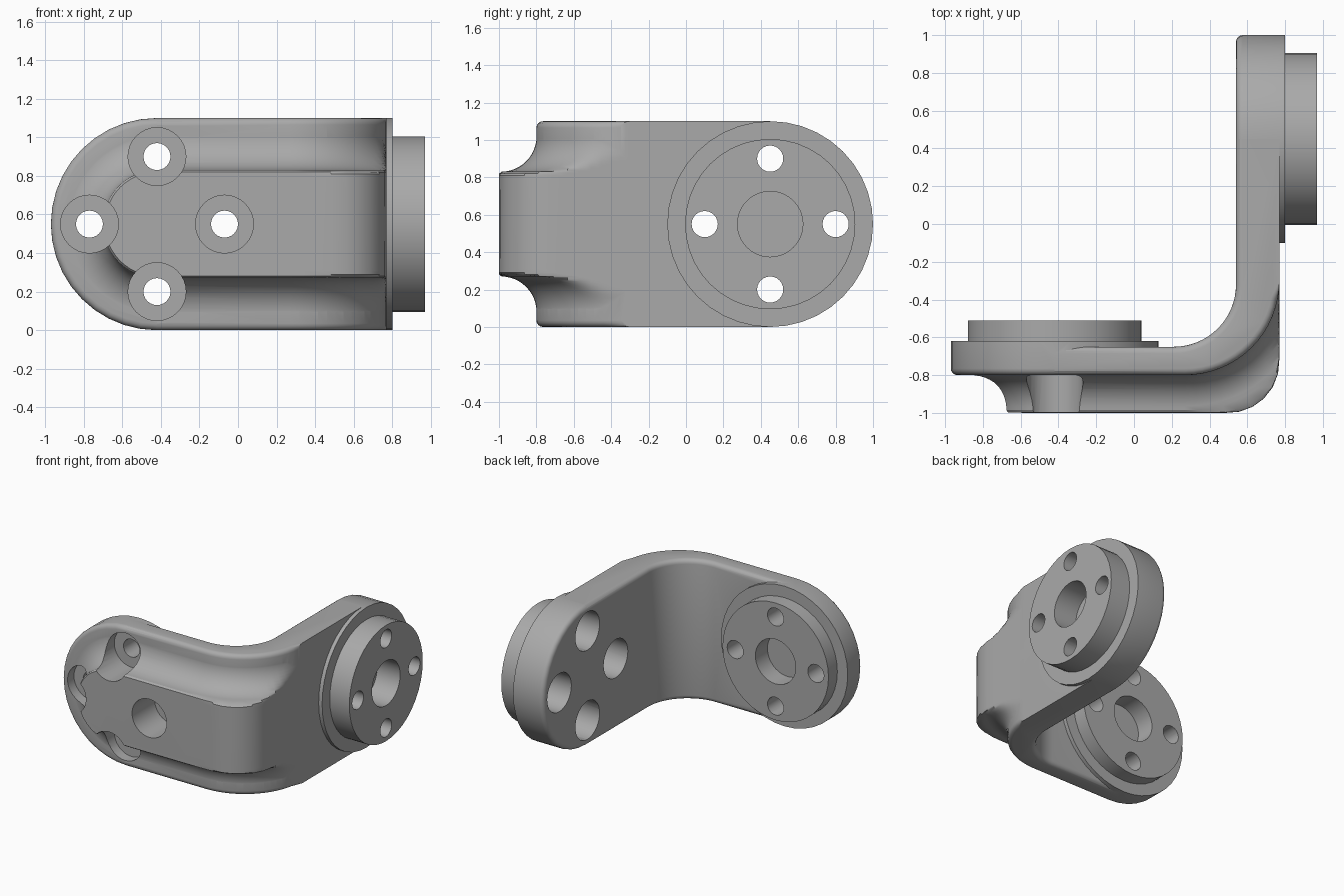
import bpy, bmesh
from math import sin, cos, pi, sqrt, hypot
from mathutils import Vector

cube = bpy.data.objects.get("Cube")
if cube:
    bpy.data.objects.remove(cube)

MID = 0.55            # height of the centre line, also the end radius
FRONT_X, SIDE_Y = -0.42, 0.45   # hub centres on the two arms
BOLT = 0.35           # bolt circle radius

steel = bpy.data.materials.new("grey_steel")
steel.use_nodes = True
GREY = (0.4, 0.4, 0.4, 1)
steel.diffuse_color = GREY
steel.node_tree.nodes["Principled BSDF"].inputs["Base Color"].default_value = GREY


def finish(bm, name):
    bmesh.ops.recalc_face_normals(bm, faces=bm.faces)
    mesh = bpy.data.meshes.new(name)
    bm.to_mesh(mesh)
    bm.free()
    mesh.materials.append(steel)
    ob = bpy.data.objects.new(name, mesh)
    bpy.context.collection.objects.link(ob)
    return ob


def disc(name, axis, a, b, r, lo, hi, round_low=0, seg=40):
    """Cylinder along x or y; a is the other horizontal coordinate, b the height."""
    bm = bmesh.new()

    def ring(t, rad):
        out = []
        for i in range(seg):
            u, v = a + rad * cos(2 * pi * i / seg), b + rad * sin(2 * pi * i / seg)
            out.append(bm.verts.new((t, u, v) if axis == "x" else (u, t, v)))
        return out

    k = round_low
    steps = [(lo + k * (1 - sin(q * pi / 8)), r - k * (1 - cos(q * pi / 8)))
             for q in range(4, -1, -1)] if k else [(lo, r)]
    rings = [ring(t, rad) for t, rad in steps] + [ring(hi, r)]
    for p, q in zip(rings, rings[1:]):
        for i in range(seg):
            j = (i + 1) % seg
            bm.faces.new((p[i], p[j], q[j], q[i]))
    bm.faces.new(rings[0])
    bm.faces.new(rings[-1])
    return finish(bm, name)


def combine(body, other, operation):
    mod = body.modifiers.new(other.name, "BOOLEAN")
    mod.operation, mod.object, mod.solver = operation, other, "EXACT"
    bpy.context.view_layer.objects.active = body
    bpy.ops.object.modifier_apply(modifier=mod.name)
    bpy.data.objects.remove(other)


# Bent plate: an L profile with curved corner, extruded upward
ARC = Vector((0.27, -0.30))
ANGLES = [-pi / 2 + pi / 2 * i / 16 for i in range(17)]
outer = [(ARC.x + 0.5 * cos(t), ARC.y + 0.5 * sin(t)) for t in ANGLES]
inner = [(0.21 + 0.33 * cos(t), -0.32 + 0.33 * sin(t)) for t in ANGLES]
profile = ([(FRONT_X, -0.80)] + outer + [(0.77, SIDE_Y), (0.54, SIDE_Y)]
           + inner[::-1] + [(FRONT_X, -0.65)])
bm = bmesh.new()
base = bm.faces.new([bm.verts.new((x, y, 0)) for x, y in profile])
top = bmesh.ops.extrude_face_region(bm, geom=[base])["geom"]
bmesh.ops.translate(bm, vec=(0, 0, 2 * MID),
                    verts=[v for v in top if isinstance(v, bmesh.types.BMVert)])


def rounded_edge(e):
    p, q = e.verts[0].co, e.verts[1].co
    at_end = all(abs(v.x - FRONT_X) < 1e-4 for v in (p, q)) or \
        all(abs(v.y - SIDE_Y) < 1e-4 for v in (p, q))
    return abs(p.z - q.z) < 1e-4 and not at_end and min(p.x, q.x) < 0.765


bmesh.ops.bevel(bm, geom=[e for e in bm.edges if rounded_edge(e)], offset=0.035,
                segments=4, profile=0.5, affect="EDGES")
bracket = finish(bm, "bracket_body")


# Raised rib on the outside, flaring into the plate with a concave fillet
RIB_W, FIL, RIB_H, SINK = 0.28, 0.19, 0.20, 0.05


def corner_height(t):
    """Rib height over the curved corner, up to its own tighter rounded corner."""
    d = Vector((cos(t), sin(t)))
    reach = min(0.5 / max(d.x, 1e-6), 0.7 / max(-d.y, 1e-6))
    hit = ARC + d * reach
    c = Vector((0.5, -0.73))
    if hit.x > c.x and hit.y < c.y:
        m = ARC - c
        h = m.dot(d)
        reach = -h + sqrt(max(h * h - m.length_squared + 0.27 ** 2, 0))
    return reach - 0.5


def rib_height(d, top_h):
    wall = FIL - sqrt(max(FIL ** 2 - (FIL - d) ** 2, 0)) if d >= 0 else FIL - 5 * d
    k = 0.03
    blend = max(k - abs(wall - top_h), 0) ** 2 / (4 * k)
    return min(wall, top_h) - blend


bend = [(Vector((x, y, MID)), Vector((cos(t), sin(t), 0)), corner_height(t))
        for (x, y), t in zip(outer, ANGLES)]
hub = Vector((FRONT_X, -0.80, MID))
out_y = Vector((0, -1, 0))
up = Vector((0, 0, 1))
stations = [(p, up, n, h) for p, n, h in reversed(bend)]
stations += [(hub, Vector((cos(a), 0, sin(a))), out_y, RIB_H)
             for a in [pi / 2 + pi * i / 24 for i in range(25)]]
stations += [(p, -up, n, h) for p, n, h in bend]
spread = [-0.04, -0.02, -0.01] + [FIL * (1 - cos(pi / 2 * i / 12)) for i in range(13)]

bm = bmesh.new()
rings = []
for p, side, n, h in stations:
    pts = [p + n * h]
    pts += [p + side * (RIB_W + d) + n * (rib_height(d, h) - 0.001) for d in spread]
    pts += [p + side * (RIB_W + FIL) - n * SINK, p - n * SINK]
    rings.append([bm.verts.new(v) for v in pts])
for r, s in zip(rings, rings[1:]):
    for i in range(len(r) - 1):
        bm.faces.new((r[i], r[i + 1], s[i + 1], s[i]))
bm.faces.new(rings[0])
bm.faces.new(rings[-1])
bmesh.ops.remove_doubles(bm, verts=bm.verts, dist=1e-5)
combine(bracket, finish(bm, "rib"), "UNION")

# Round hubs and raised bosses at both arm ends
combine(bracket, disc("front_hub", "y", FRONT_X, MID, MID, -0.80, -0.62, 0.035), "UNION")
combine(bracket, disc("front_boss", "y", FRONT_X, MID, 0.46, -0.70, -0.51), "UNION")
combine(bracket, disc("side_hub", "x", SIDE_Y, MID, MID, 0.54, 0.80, 0.035), "UNION")
combine(bracket, disc("side_boss", "x", SIDE_Y, MID, 0.455, 0.70, 0.97), "UNION")

# Blind centre bores
combine(bracket, disc("front_bore", "y", FRONT_X, MID, 0.175, -0.66, -0.4), "DIFFERENCE")
combine(bracket, disc("side_bore", "x", SIDE_Y, MID, 0.175, 0.77, 1.1), "DIFFERENCE")

# Four counterbored bolt holes in each hub
for i in range(4):
    du, dv = BOLT * cos(i * pi / 2), BOLT * sin(i * pi / 2)
    for axis, c, lo, floor in (("y", FRONT_X, -1.1, -0.72), ("x", SIDE_Y, 0.4, 0.77)):
        combine(bracket, disc("counterbore", axis, c + du, MID + dv, 0.15, lo, floor, seg=32),
                "DIFFERENCE")
        combine(bracket, disc("bolt_hole", axis, c + du, MID + dv, 0.07, lo, 1.2 if axis == "x" else -0.4,
                              seg=24), "DIFFERENCE")

bpy.ops.object.select_all(action="DESELECT")
bracket.select_set(True)
bpy.context.view_layer.objects.active = bracket
bpy.ops.object.shade_smooth_by_angle(angle=pi / 6)
